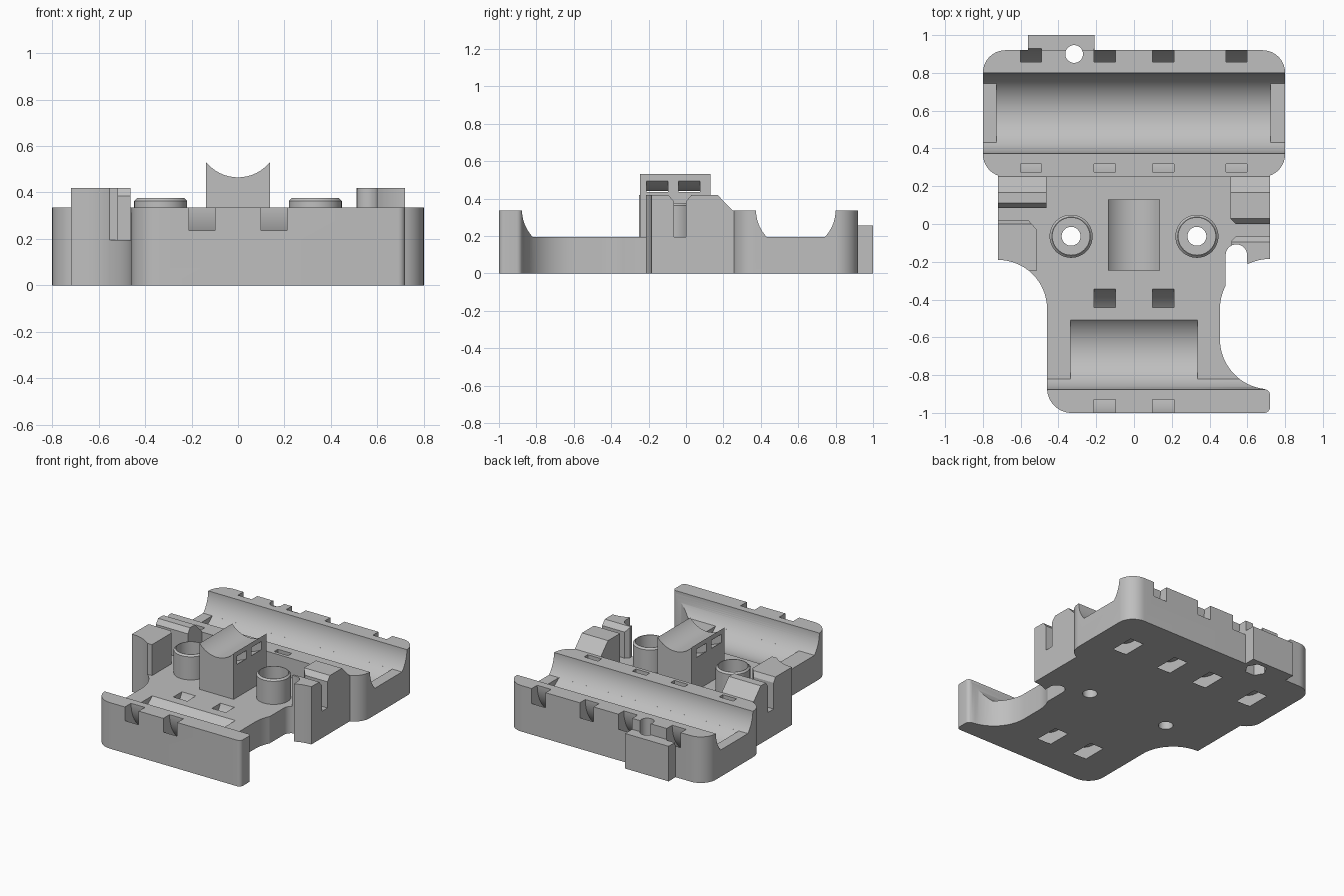
import bpy, bmesh
from math import cos, sin, radians

if "Cube" in bpy.data.objects:
    bpy.data.objects.remove(bpy.data.objects["Cube"], do_unlink=True)

grey = bpy.data.materials.new("plain grey")
grey.use_nodes = True
grey.diffuse_color = (0.52, 0.52, 0.52, 1)
grey.node_tree.nodes["Principled BSDF"].inputs["Base Color"].default_value = grey.diffuse_color


def arc(cx, cy, r, a0, a1, n=16):
    """Points along an arc, angles in degrees."""
    angles = [radians(a0 + (a1 - a0) * i / n) for i in range(n + 1)]
    return [(cx + r * cos(a), cy + r * sin(a)) for a in angles]


def circle(cx, cy, r, n=48):
    return arc(cx, cy, r, 0, 360, n)[:-1]


def channel(cx, cy, inner, outer, a0=170, a1=370):
    """Curved band used for the strap tunnels."""
    return arc(cx, cy, outer, a0, a1, 48) + arc(cx, cy, inner, a1, a0, 48)


def prism(name, pts, lo, hi, axis):
    """Extrude a profile along x (yz points), y (xz points) or z (xy points)."""
    place = {"x": lambda p, q, t: (t, p, q),
             "y": lambda p, q, t: (p, t, q),
             "z": lambda p, q, t: (p, q, t)}[axis]
    bm = bmesh.new()
    a = [bm.verts.new(place(p, q, lo)) for p, q in pts]
    b = [bm.verts.new(place(p, q, hi)) for p, q in pts]
    bm.faces.new(a)
    bm.faces.new(b[::-1])
    for i in range(len(pts)):
        j = (i + 1) % len(pts)
        bm.faces.new((a[j], a[i], b[i], b[j]))
    bmesh.ops.recalc_face_normals(bm, faces=bm.faces)
    mesh = bpy.data.meshes.new(name)
    bm.to_mesh(mesh)
    bm.free()
    mesh.materials.append(grey)
    obj = bpy.data.objects.new(name, mesh)
    bpy.context.collection.objects.link(obj)
    return obj


def combine(obj, pts, lo, hi, axis, how="DIFFERENCE"):
    """Boolean a prism into an object and discard the helper."""
    tool = prism("helper", pts, lo, hi, axis)
    mod = obj.modifiers.new("bool", "BOOLEAN")
    mod.operation, mod.solver, mod.object = how, "EXACT", tool
    bpy.context.view_layer.objects.active = obj
    bpy.ops.object.modifier_apply(modifier=mod.name)
    bpy.data.objects.remove(tool, do_unlink=True)


def rect(x0, y0, x1, y1):
    return [(x0, y0), (x1, y0), (x1, y1), (x0, y1)]


# Main dimensions
TOP, FLOOR, AXIS_Z, R = 0.335, 0.195, 0.34, 0.213
REAR_Y, FRONT_Y = 0.587, -0.664

# Plan outline with rounded corners, side scoops and cable notch
outline = (arc(-0.33, -0.87, 0.13, 180, 270) + arc(0.69, -0.97, 0.03, 270, 360, 6)
           + arc(0.69, -0.905, 0.03, 0, 80, 6) + arc(0.72, -0.61, 0.265, 264, 180)
           + arc(0.72, -0.45, 0.265, 180, 152.5, 8) + arc(0.542, -0.165, 0.057, 180, 0)
           + arc(0.72, -0.45, 0.265, 117, 90, 8)
           + arc(0.68, 0.37, 0.12, -70.5, 0) + arc(0.68, 0.80, 0.12, 0, 90)
           + arc(-0.68, 0.80, 0.12, 90, 180) + arc(-0.68, 0.37, 0.12, 180, 250.5)
           + arc(-0.72, -0.45, 0.26, 90, 0))

body = prism("carriage_body", outline, 0, TOP, "z")

# Rear tab
combine(body, rect(-0.56, 0.85, -0.21, 1.0), 0, 0.255, "z", "UNION")

# Lowered floor with a curved front wall, and the two bearing troughs
curve = arc(FRONT_Y, AXIS_Z, R, 180, 223, 12)
combine(body, [(curve[0][0], 0.6)] + curve[:-1] + [(-0.82, FLOOR), (0.25, FLOOR), (0.25, 0.6)],
        -1, 1, "x")
trough = arc(REAR_Y, AXIS_Z, R, 180, 223, 12) + arc(REAR_Y, AXIS_Z, R, 317, 360, 12)
combine(body, trough + [(REAR_Y + R, 0.6), (REAR_Y - R, 0.6)], -1, 1, "x")
combine(body, circle(REAR_Y, AXIS_Z, R, 96), -0.727, 0.722, "x")
combine(body, circle(FRONT_Y, AXIS_Z, R, 96), -0.335, 0.335, "x")

# Curved strap tunnels under each trough
rear_channel = [(max(y, 0.275), z) for y, z in channel(REAR_Y, AXIS_Z, 0.27, 0.352)]
front_channel = channel(FRONT_Y, AXIS_Z, 0.265, 0.352)
for x in (-0.545, -0.155, 0.155, 0.542):
    combine(body, rear_channel, x - 0.056, x + 0.056, "x")
for x in (-0.155, 0.155):
    combine(body, front_channel, x - 0.056, x + 0.056, "x")

# Screw holes, counterbores and the nut recess below the tab
for x in (-0.333, 0.333):
    combine(body, circle(x, -0.065, 0.05), -0.1, 0.6, "z")
    combine(body, circle(x, -0.065, 0.098), 0.13, 0.6, "z")
combine(body, circle(-0.317, 0.9, 0.047), -0.1, 0.6, "z")
combine(body, circle(-0.317, 0.9, 0.075, 6), -0.1, 0.08, "z")

parts = [body]

# Screw bosses with a chamfered rim
for side, x in (("right", -0.333), ("left", 0.333)):
    boss = prism(side + "_screw_boss", circle(x, -0.065, 0.114), 0.15, 0.375, "z")
    bm = bmesh.new()
    bm.from_mesh(boss.data)
    rim = [e for e in bm.edges if all(v.co.z > 0.37 for v in e.verts)]
    bmesh.ops.bevel(bm, geom=rim, offset=0.012, segments=1, affect="EDGES")
    bm.to_mesh(boss.data)
    bm.free()
    combine(boss, circle(x, -0.065, 0.098), 0.1, 0.6, "z")
    parts.append(boss)

# Central cradle with a concave top and two strap tunnels
cradle = prism("center_cradle", rect(-0.137, 0.15, 0.137, 0.53), -0.245, 0.13, "y")
combine(cradle, circle(0, 0.642, 0.177, 96), -0.5, 0.5, "y")
for y in (-0.153, 0.017):
    combine(cradle, channel(0, 0.642, 0.201, 0.248, 200, 340), y - 0.057, y + 0.057, "y")
parts.append(cradle)


# Belt clamp blocks: chamfered side profiles, trimmed to the plan outline
def rear_profile(y, chamfer):
    return [(y, 0.15), (0.262, 0.15), (0.262, 0.323), (0.168, 0.42),
            (y + chamfer, 0.42), (y, 0.385)]


def front_profile(y, chamfer):
    return [(-0.25, 0.15), (y, 0.15), (y, 0.385), (y - chamfer, 0.42), (-0.25, 0.42)]


clamps = [
    ("right_rear_clamp", rear_profile(0.085, 0.025), -0.72, -0.463, None),
    ("right_front_clamp", front_profile(0.02, 0.02), -0.72, -0.517,
     [(-0.56, 0.021), (-0.51, 0.021), (-0.51, -0.035)]),
    ("left_rear_clamp", rear_profile(0.0, 0.03), 0.51, 0.72,
     [(0.54, -0.001), (0.505, -0.001), (0.505, 0.035)]),
    ("left_front_clamp", front_profile(-0.065, 0.03), 0.515, 0.72,
     [(0.54, -0.064), (0.51, -0.064), (0.51, -0.095)]),
]
for name, profile, x0, x1, corner in clamps:
    clamp = prism(name, profile, x0, x1, "x")
    combine(clamp, outline, 0.1, 0.6, "z", "INTERSECT")
    if corner:
        combine(clamp, corner, FLOOR, 0.6, "z")
    parts.append(clamp)

# Smooth curved walls, crisp edges
bpy.ops.object.select_all(action="DESELECT")
for obj in parts:
    obj.select_set(True)
bpy.context.view_layer.objects.active = body
bpy.ops.object.shade_smooth_by_angle(angle=radians(25))
